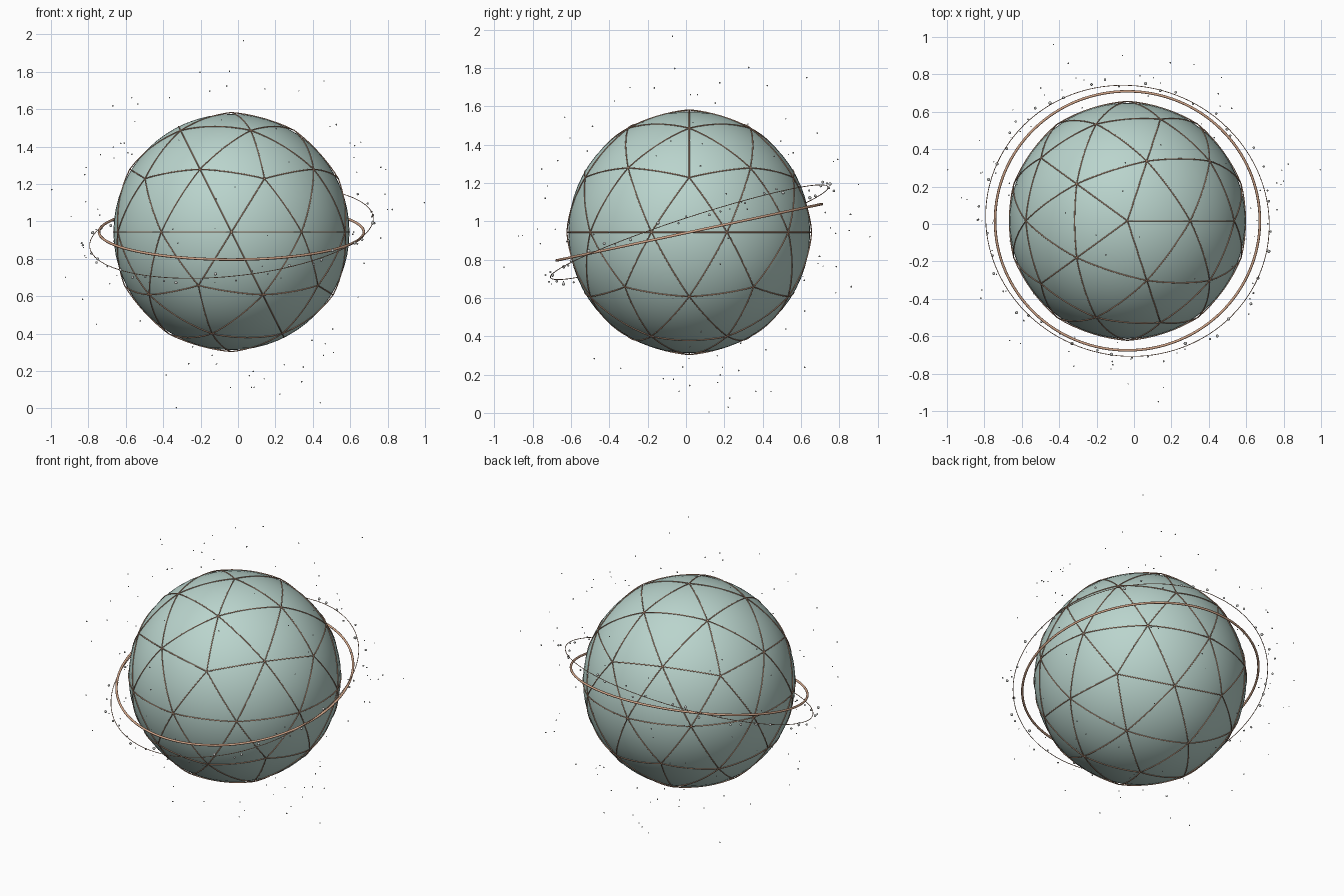
import bpy, bmesh, math, random
from mathutils import Vector, Matrix, Euler

random.seed(7)
if "Cube" in bpy.data.objects:
    bpy.data.objects.remove(bpy.data.objects["Cube"], do_unlink=True)

CENTRE = Vector((-0.035, 0.017, 0.943))
RING_TILT = Euler((math.radians(12), 0, 0))
ORBIT_TILT = Euler((math.radians(18), math.radians(-6), 0))


def material(name, rgb):
    mat = bpy.data.materials.new(name)
    mat.use_nodes = True
    mat.diffuse_color = (*rgb, 1)
    mat.node_tree.nodes["Principled BSDF"].inputs["Base Color"].default_value = (*rgb, 1)
    return mat


TEAL = material("pale_teal", (0.49, 0.66, 0.61))
COPPER = material("copper", (0.66, 0.39, 0.26))
GREY = material("pale_grey", (0.55, 0.56, 0.54))


def add_object(name, data, mat, location=(0, 0, 0)):
    obj = bpy.data.objects.new(name, data)
    obj.location = location
    data.materials.append(mat)
    bpy.context.collection.objects.link(obj)


def tube(name, paths, radius, mat):
    """Round tubes along open polylines, all in one object."""
    curve = bpy.data.curves.new(name, "CURVE")
    curve.dimensions = "3D"
    curve.bevel_depth = radius
    curve.bevel_resolution = 2
    for path in paths:
        spline = curve.splines.new("POLY")
        spline.points.add(len(path) - 1)
        for point, co in zip(spline.points, path):
            point.co = (*co, 1)
    add_object(name, curve, mat, CENTRE)


def ring(name, major, minor, tilt):
    bpy.ops.mesh.primitive_torus_add(major_radius=major, minor_radius=minor, major_segments=128,
                                     minor_segments=10, location=CENTRE, rotation=tilt)
    obj = bpy.context.object
    obj.name = name
    obj.data.materials.append(COPPER)
    bpy.ops.object.shade_smooth()


def specks(name, items, mat, detail):
    """Many small balls in one mesh, from (position, radius) pairs."""
    bm = bmesh.new()
    for position, radius in items:
        bmesh.ops.create_icosphere(bm, subdivisions=detail, radius=radius,
                                   matrix=Matrix.Translation(position))
    mesh = bpy.data.meshes.new(name)
    bm.to_mesh(mesh)
    bm.free()
    mesh.shade_smooth()
    add_object(name, mesh, mat)


# Globe
bpy.ops.mesh.primitive_uv_sphere_add(segments=64, ring_count=32, radius=0.631, location=CENTRE)
globe = bpy.context.object
globe.name = "globe"
globe.data.materials.append(TEAL)
bpy.ops.object.shade_smooth()

# Fine triangular lattice hugging the globe, standing slightly proud at its joints
bm = bmesh.new()
bmesh.ops.create_icosphere(bm, subdivisions=2, radius=1)
arcs = []
for edge in bm.edges:
    a, b = (v.co.copy() for v in edge.verts)
    steps = [i / 8 for i in range(9)]
    arcs.append([a.lerp(b, t).normalized() * (0.639 - 0.008 * math.sin(math.pi * t)) for t in steps])
bm.free()
tube("lattice", arcs, 0.003, COPPER)

# Thick inner ring and thin outer orbit
ring("inner_ring", 0.708, 0.007, RING_TILT)
ring("outer_orbit", 0.762, 0.002, ORBIT_TILT)

# Beads strewn along the orbit
beads = []
for i in range(48):
    angle = math.tau * (i + random.uniform(-0.4, 0.4)) / 48
    reach = random.uniform(0.745, 0.81)
    offset = Vector((reach * math.cos(angle), reach * math.sin(angle), random.uniform(-0.025, 0.025)))
    offset.rotate(ORBIT_TILT)
    beads.append((CENTRE + offset, random.uniform(0.005, 0.009)))
specks("orbit_beads", beads, GREY, 2)

# Dust floating all around, with the farthest grains placed by hand
dust = [(Vector(p), 0.004) for p in (
    (-0.996, 0.29, 1.17), (0.996, 0.29, 1.1), (-0.43, 0.96, 0.92), (0.13, -0.95, 0.76),
    (0.03, -0.07, 1.966), (-0.33, 0.12, 0.004), (0.44, 0.22, 0.03), (0.46, 0.63, 1.75))]
for i in range(110):
    direction = Vector([random.gauss(0, 1) for _ in range(3)]).normalized()
    dust.append((CENTRE + direction * random.uniform(0.74, 0.94), random.uniform(0.003, 0.005)))
specks("dust", dust, GREY, 1)
